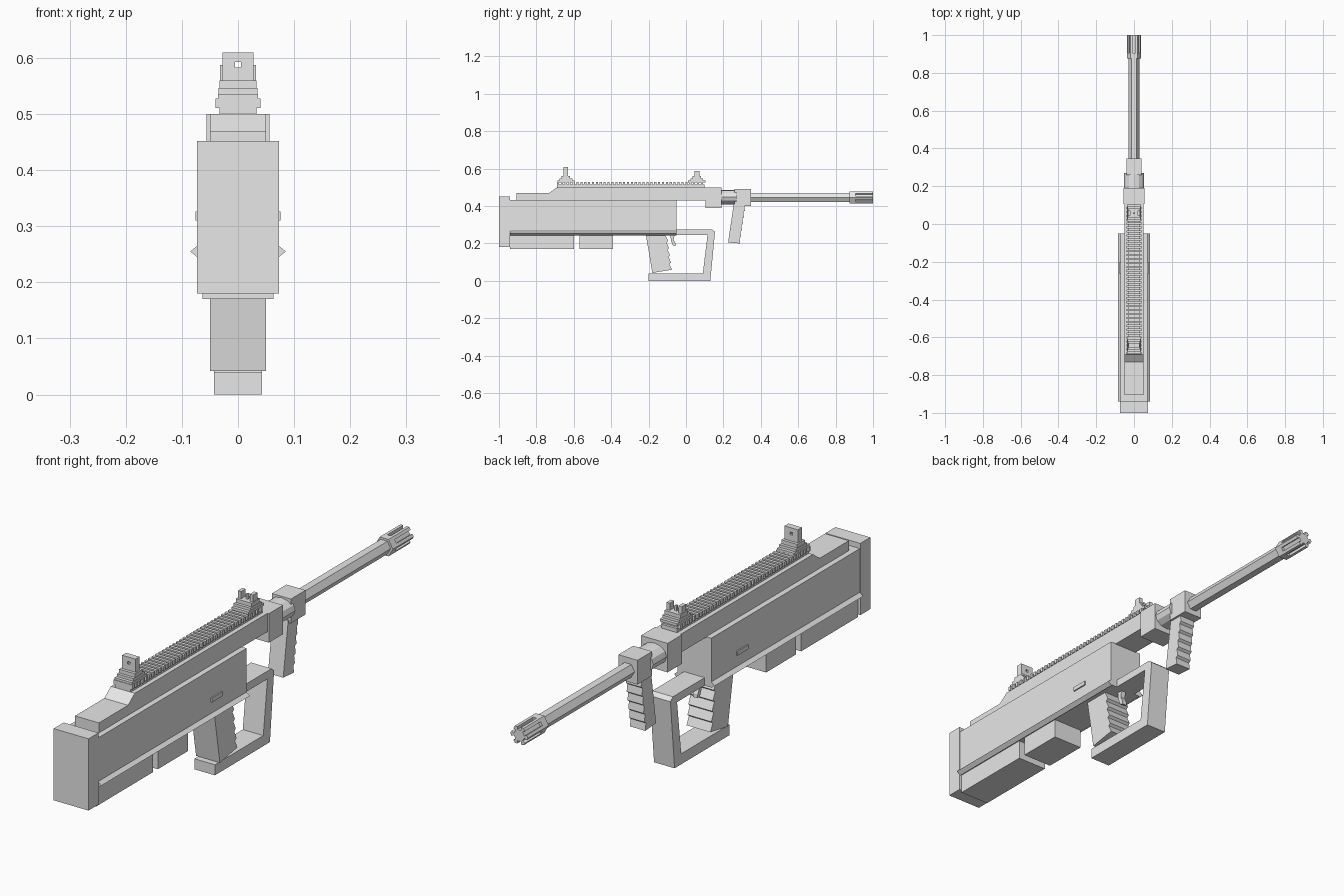
import bpy, bmesh, math

if "Cube" in bpy.data.objects:
    bpy.data.objects.remove(bpy.data.objects["Cube"])

grey = bpy.data.materials.new("plain_grey")
grey.diffuse_color = (0.8, 0.8, 0.8, 1)
grey.use_nodes = True
grey.node_tree.nodes["Principled BSDF"].inputs["Base Color"].default_value = grey.diffuse_color


def finish(name, bm):
    bmesh.ops.recalc_face_normals(bm, faces=bm.faces)
    me = bpy.data.meshes.new(name)
    bm.to_mesh(me)
    bm.free()
    me.materials.append(grey)
    ob = bpy.data.objects.new(name, me)
    bpy.context.collection.objects.link(ob)
    return ob


def prism(bm, points, depth):
    """Extrude a closed outline of 3D points along a vector."""
    face = bm.faces.new([bm.verts.new(p) for p in points])
    ext = bmesh.ops.extrude_face_region(bm, geom=[face], use_keep_orig=True)
    verts = [g for g in ext["geom"] if isinstance(g, bmesh.types.BMVert)]
    bmesh.ops.translate(bm, verts=verts, vec=depth)


def add_box(bm, x0, x1, y0, y1, z0, z1):
    prism(bm, [(x0, y0, z0), (x1, y0, z0), (x1, y1, z0), (x0, y1, z0)], (0, 0, z1 - z0))


def boxes(name, *specs):
    bm = bmesh.new()
    for s in specs:
        add_box(bm, *s)
    return finish(name, bm)


def block(name, hw, y0, y1, z0, z1):
    return boxes(name, (-hw, hw, y0, y1, z0, z1))


def side_profile(name, yz, hw):
    """Side outline (y, z) extruded symmetrically across x."""
    bm = bmesh.new()
    prism(bm, [(-hw, y, z) for y, z in yz], (2 * hw, 0, 0))
    return finish(name, bm)


def tube(name, xz, y0, y1):
    """Cross-section (x, z) extruded along the barrel."""
    bm = bmesh.new()
    prism(bm, [(x, y0, z) for x, z in xz], (0, y1 - y0, 0))
    return finish(name, bm)


def ring(n, rx, rz, zc=0.445):
    return [(rx * math.cos(2 * math.pi * i / n), zc + rz * math.sin(2 * math.pi * i / n))
            for i in range(n)]


def notched_hex(r, depth, zc=0.445):
    """Hexagon with a groove in the middle of each flat."""
    pts = []
    hexa = ring(6, r, r, 0)
    for i in range(6):
        (ax, az), (bx, bz) = hexa[i], hexa[(i + 1) % 6]
        m = math.radians(60 * i + 30)
        dx, dz = -depth * math.cos(m), -depth * math.sin(m)
        pts.append((ax, zc + az))
        for t, d in ((0.3, 0), (0.3, 1), (0.7, 1), (0.7, 0)):
            pts.append((ax + (bx - ax) * t + dx * d, zc + az + (bz - az) * t + dz * d))
    return pts


def ribbed_grip(name, back_top, back_bot, front_bot, front_top, n, depth, hw):
    """Leaning grip with saw-tooth finger ribs on its front edge."""
    pts = [back_top, back_bot]
    (y0, z0), (y1, z1) = front_bot, front_top
    for i in range(n):
        a, b = i / n, (i + 0.8) / n
        pts.append((y0 + (y1 - y0) * a + depth, z0 + (z1 - z0) * a))
        pts.append((y0 + (y1 - y0) * b, z0 + (z1 - z0) * b))
    pts.append(front_top)
    return side_profile(name, pts, hw)


# Stock and main body
block("butt_pad", 0.073, -1.0, -0.94, 0.18, 0.452)
block("main_body", 0.071, -0.94, -0.05, 0.245, 0.432)
block("rear_magazine", 0.063, -0.94, -0.60, 0.17, 0.25)
block("front_magazine", 0.063, -0.57, -0.39, 0.17, 0.25)

# Triangular ridges and small side plates
for side, s in (("left", -1), ("right", 1)):
    tube("side_ridge_" + side, [(s * 0.069, 0.242), (s * 0.085, 0.255), (s * 0.069, 0.268)],
         -0.94, -0.05)
    x0, x1 = sorted((s * 0.069, s * 0.076))
    boxes("side_plate_" + side, (x0, x1, -0.265, -0.20, 0.31, 0.326))

# Upper receiver and handguard
side_profile("upper_receiver", [(-0.905, 0.43), (0.12, 0.43), (0.12, 0.50), (-0.69, 0.50),
                                (-0.73, 0.47), (-0.905, 0.47)], 0.05)
block("handguard", 0.056, 0.105, 0.19, 0.39, 0.50)

# Toothed top rail
block("rail_base", 0.033, -0.69, 0.10, 0.498, 0.515)
teeth = 38
step = 0.79 / teeth
boxes("rail_teeth", *[(-0.04, 0.04, -0.69 + i * step, -0.69 + (i + 0.55) * step, 0.511, 0.528)
                      for i in range(teeth)])

# Sights: stepped bases, a plate with a peep hole at the rear, prongs in front
for label, y in (("rear", -0.642), ("front", 0.058)):
    boxes(label + "_sight_base",
          (-0.036, 0.036, y - 0.046, y + 0.046, 0.526, 0.536),
          (-0.035, 0.035, y - 0.034, y + 0.034, 0.536, 0.546),
          (-0.033, 0.033, y - 0.023, y + 0.023, 0.546, 0.560))
y0, y1 = -0.654, -0.630
boxes("rear_sight_plate",
      (-0.028, 0.028, y0, y1, 0.56, 0.583), (-0.028, 0.028, y0, y1, 0.593, 0.61),
      (-0.028, -0.005, y0, y1, 0.583, 0.593), (0.005, 0.028, y0, y1, 0.583, 0.593))
boxes("front_sight_prongs",
      (-0.032, -0.018, 0.045, 0.071, 0.56, 0.587), (0.018, 0.032, 0.045, 0.071, 0.56, 0.587),
      (-0.004, 0.004, 0.054, 0.062, 0.56, 0.58))

# Barrel, shroud, gas block and slotted muzzle
tube("barrel_shroud", ring(12, 0.052, 0.039, 0.448), 0.18, 0.27)
block("barrel_block", 0.04, 0.26, 0.348, 0.40, 0.492)
tube("barrel", ring(6, 0.028, 0.028), 0.34, 0.89)
tube("muzzle_collar", ring(6, 0.037, 0.037), 0.875, 0.905)
tube("muzzle_brake", notched_hex(0.037, 0.011), 0.905, 1.0)

# Fore grip, pistol grip, trigger
ribbed_grip("fore_grip", (0.255, 0.41), (0.225, 0.205), (0.282, 0.20), (0.312, 0.41), 6, 0.008, 0.032)
ribbed_grip("pistol_grip", (-0.215, 0.25), (-0.18, 0.042), (-0.085, 0.06), (-0.11, 0.25), 5, 0.01, 0.05)
side_profile("trigger", [(-0.085, 0.25), (-0.08, 0.215), (-0.07, 0.19), (-0.055, 0.186),
                         (-0.056, 0.2), (-0.066, 0.22), (-0.06, 0.25)], 0.01)

# Large hand guard loop: top bar, sloping front arm and bottom bar
side_profile("hand_guard", [(-0.30, 0.245), (0.115, 0.245), (0.09, 0.04), (-0.20, 0.04),
                            (-0.20, 0.0), (0.13, 0.0), (0.155, 0.262), (0.14, 0.275),
                            (-0.30, 0.275)], 0.043)
